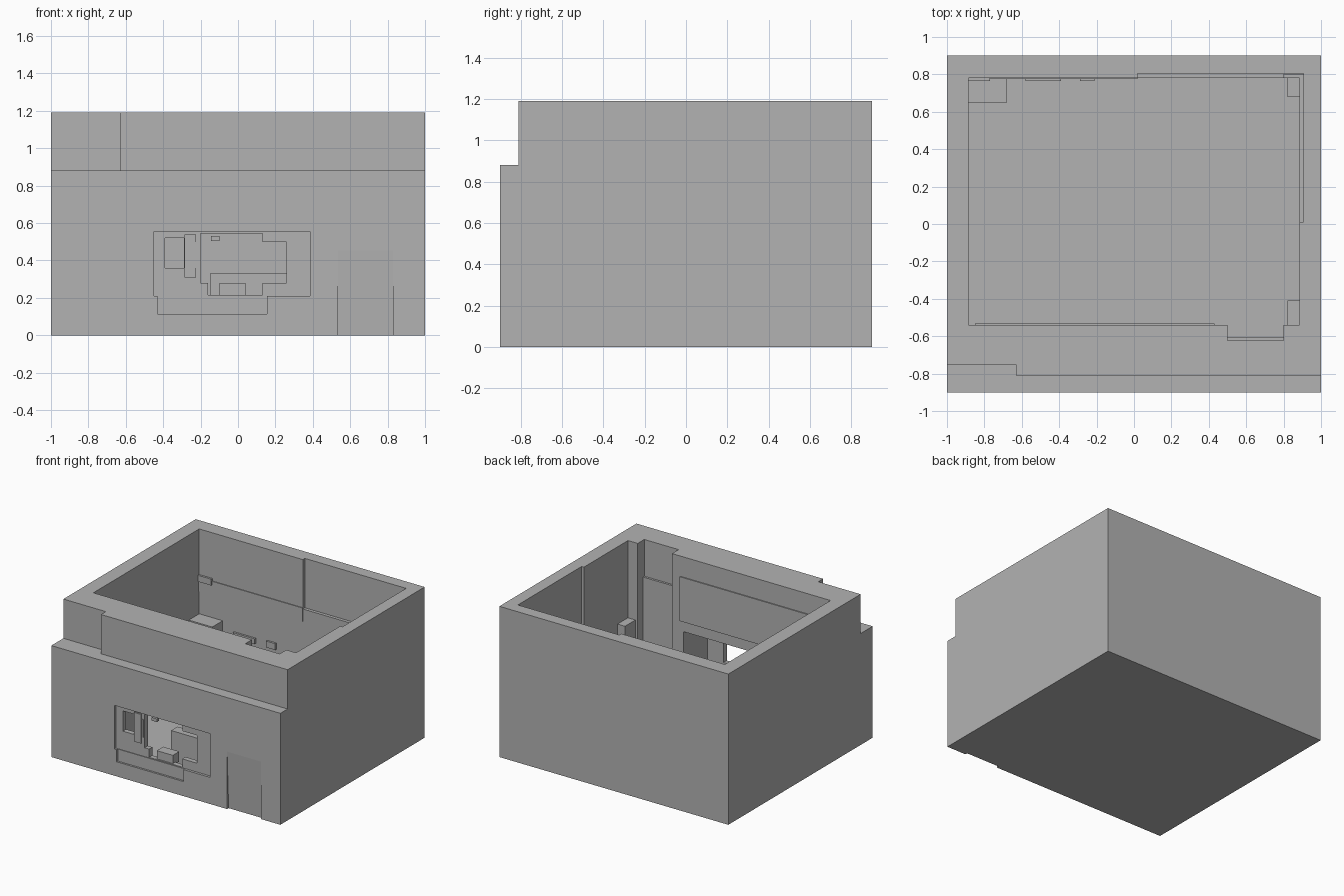
import bpy
import bmesh

if "Cube" in bpy.data.objects:
    bpy.data.objects.remove(bpy.data.objects["Cube"])

stone = bpy.data.materials.new("light_grey")
stone.use_nodes = True
GREY = (0.45, 0.45, 0.45, 1)
stone.diffuse_color = GREY
stone.node_tree.nodes["Principled BSDF"].inputs["Base Color"].default_value = GREY


def box(name, x, y, z):
    """Axis-aligned box from (min, max) pairs."""
    bm = bmesh.new()
    bmesh.ops.create_cube(bm, size=1)
    for v in bm.verts:
        v.co = [a[0] if c < 0 else a[1] for c, a in zip(v.co, (x, y, z))]
    mesh = bpy.data.meshes.new(name)
    bm.to_mesh(mesh)
    bm.free()
    mesh.materials.append(stone)
    ob = bpy.data.objects.new(name, mesh)
    bpy.context.collection.objects.link(ob)
    return ob


def carve(target, cutter):
    """Subtract a cutter from the target, then discard it."""
    mod = target.modifiers.new("cut", 'BOOLEAN')
    mod.operation = 'DIFFERENCE'
    mod.solver = 'EXACT'
    mod.object = cutter
    bpy.context.view_layer.objects.active = target
    bpy.ops.object.modifier_apply(modifier=mod.name)
    bpy.data.objects.remove(cutter)


TOP = 1.19
OVER = 1.4
FLOOR = 0.015
shell = box("room_shell", (-1, 1), (-0.9, 0.9), (0, TOP))

cuts = [
    # stepped upper front
    ((-1.2, 1.2), (-1.2, -0.81), (0.88, OVER)),
    ((-1.2, -0.63), (-1.2, -0.75), (0.88, OVER)),
    # main room
    ((-0.885, 0.885), (-0.54, 0.78), (FLOOR, OVER)),
    # tall alcove in the front inner wall, with a fine upper step
    ((0.5, 0.8), (-0.605, -0.4), (FLOOR, OVER)),
    ((0.5, 0.8), (-0.622, -0.5), (0.9, OVER)),
    # shallow wall recesses
    ((0.02, 0.905), (0.7, 0.805), (0.8, OVER)),
    ((0.8, 0.905), (0.01, 0.8), (0.6, OVER)),
    # passage behind the window
    ((-0.42, 0.4), (-0.84, -0.5), (FLOOR, 0.6)),
    # window frame recess and the sill panel below it
    ((-0.45, 0.385), (-1, -0.88), (0.21, 0.555)),
    ((-0.43, 0.155), (-1, -0.885), (0.115, 0.3)),
    # window openings
    ((-0.2, 0.26), (-1, -0.7), (0.28, 0.5)),
    ((-0.2, 0.13), (-1, -0.7), (0.4, 0.545)),
    ((-0.16, 0.13), (-1, -0.7), (0.215, 0.35)),
    ((-0.39, -0.29), (-1, -0.7), (0.36, 0.52)),
]
for c in cuts:
    carve(shell, box("cutter", *c))

# Tapered doorway recess, fading out upwards
wedge = box("cutter", (0.535, 0.83), (-1, -0.88), (-0.02, 0.5))
for v in wedge.data.vertices:
    if v.co.y > -0.95 and v.co.z > 0:
        v.co.y = -0.902
carve(shell, wedge)

# Small fittings inside the room and window
for name, *size in [
    ("corner_block", (-0.89, -0.68), (0.65, 0.785), (0.01, 0.52)),
    ("back_corner_post", (0.82, 0.89), (0.68, 0.785), (0.01, 0.55)),
    ("front_corner_post", (0.82, 0.89), (-0.545, -0.41), (0.01, 0.58)),
    ("long_ledge", (-0.89, 0.02), (0.774, 0.785), (0.7, 0.81)),
    ("corner_ledge", (-0.89, -0.77), (0.764, 0.785), (0.78, 0.83)),
    ("wide_ledge", (-0.58, -0.39), (0.764, 0.785), (0.42, 0.46)),
    ("short_ledge", (-0.29, -0.21), (0.764, 0.785), (0.42, 0.47)),
    ("window_strip", (-0.285, -0.225), (-0.89, -0.84), (0.31, 0.54)),
    ("window_clip", (-0.225, -0.21), (-0.885, -0.84), (0.36, 0.5)),
    ("sill_block", (-0.1, 0.04), (-0.87, -0.79), (0.2, 0.28)),
    ("window_tab", (-0.145, -0.1), (-0.87, -0.84), (0.505, 0.53)),
    ("inner_shelf", (-0.15, 0.26), (-0.62, -0.54), (0.01, 0.33)),
    ("front_wall_panel", (-0.85, 0.43), (-0.545, -0.532), (0.68, 1.03)),
]:
    box(name, *size)
